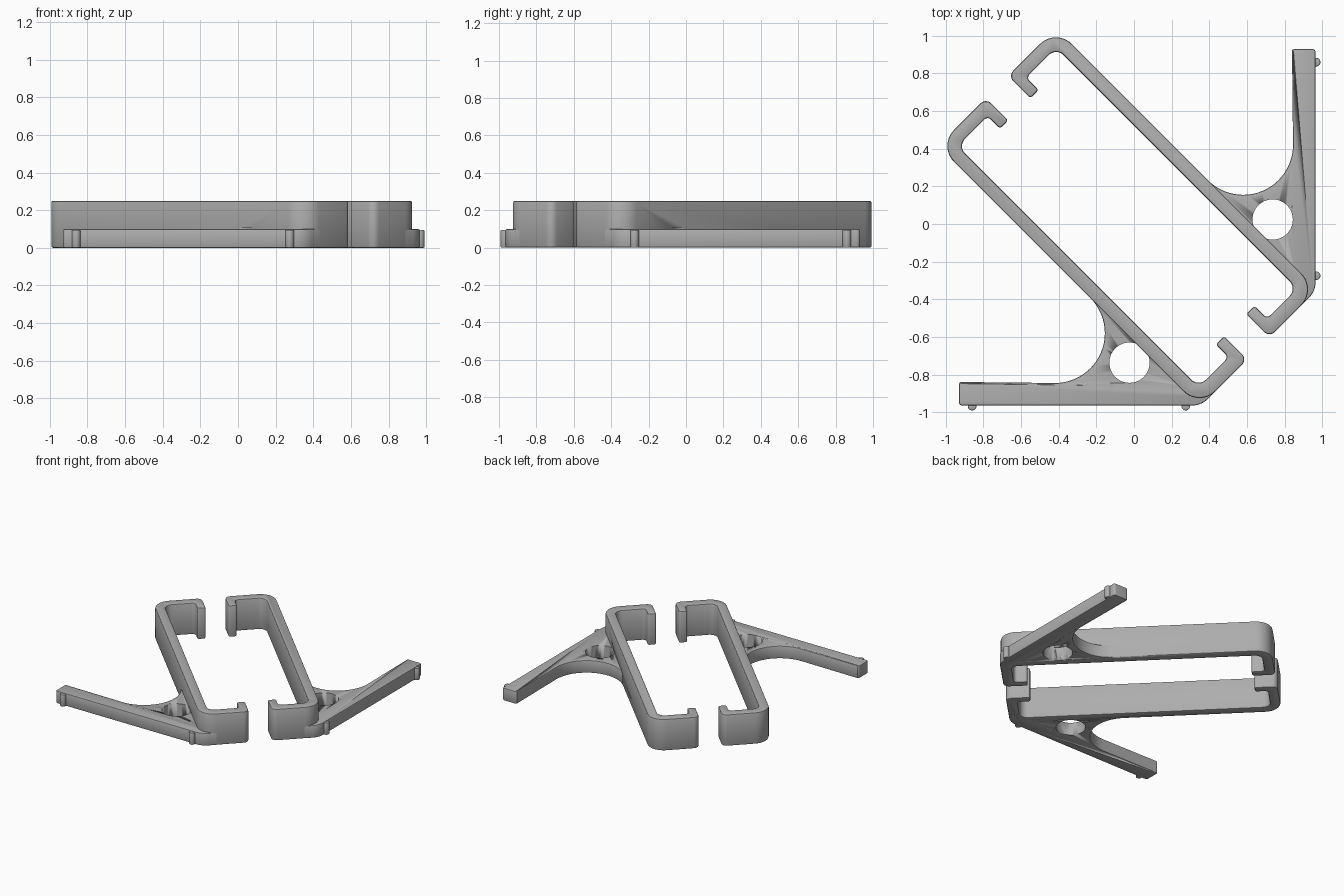
import bpy, bmesh, math
from mathutils import Vector

if "Cube" in bpy.data.objects:
    bpy.data.objects.remove(bpy.data.objects["Cube"])

S = math.sqrt(0.5)
grey = bpy.data.materials.new("plain grey")
grey.diffuse_color = (0.42, 0.42, 0.42, 1)
grey.use_nodes = True
grey.node_tree.nodes["Principled BSDF"].inputs["Base Color"].default_value = grey.diffuse_color


def uv(u, v):
    """Diagonal frame: u runs along the clip, v across it."""
    return ((u + v) * S, (v - u) * S)


def rounded(corners):
    """Outline from (point, radius) corners, each replaced by a tangent arc."""
    out = []
    for i, (p, r) in enumerate(corners):
        p = Vector(p)
        if r == 0:
            out.append(p)
            continue
        a = (Vector(corners[i - 1][0]) - p).normalized()
        b = (Vector(corners[(i + 1) % len(corners)][0]) - p).normalized()
        half = a.angle(b) / 2
        centre = p + (a + b).normalized() * (r / math.sin(half))
        start = p + a * (r / math.tan(half)) - centre
        end = p + b * (r / math.tan(half)) - centre
        sweep = math.atan2(start.x * end.y - start.y * end.x, start.dot(end))
        n = 10 if r > 0.04 else 5
        for k in range(n + 1):
            t = sweep * k / n
            c, s = math.cos(t), math.sin(t)
            out.append(centre + Vector((start.x * c - start.y * s,
                                        start.x * s + start.y * c)))
    return out


def circle(cx, cy, r, n):
    return [Vector((cx + r * math.cos(2 * math.pi * k / n),
                    cy + r * math.sin(2 * math.pi * k / n))) for k in range(n)]


def prism(name, outline, z0, z1, flip, bevel=0.0):
    """Extruded outline with softened rims; flip reflects it over the diagonal."""
    pts = [(-p.y, -p.x) if flip else (p.x, p.y) for p in outline]
    bm = bmesh.new()
    face = bm.faces.new([bm.verts.new((x, y, z0)) for x, y in pts])
    new = bmesh.ops.extrude_face_region(bm, geom=[face])["geom"]
    for g in new:
        if isinstance(g, bmesh.types.BMVert):
            g.co.z = z1
    bmesh.ops.recalc_face_normals(bm, faces=bm.faces)
    if bevel:
        rims = [e for e in bm.edges
                if abs(e.verts[0].co.z - e.verts[1].co.z) < 1e-6]
        bmesh.ops.bevel(bm, geom=rims, offset=bevel, segments=2,
                        profile=0.5, affect='EDGES')
    me = bpy.data.meshes.new(name)
    bm.to_mesh(me)
    bm.free()
    me.materials.append(grey)
    ob = bpy.data.objects.new(name, me)
    bpy.context.collection.objects.link(ob)
    bpy.ops.object.select_all(action='DESELECT')
    ob.select_set(True)
    bpy.context.view_layer.objects.active = ob
    bpy.ops.object.shade_smooth_by_angle(angle=math.radians(30))
    return ob


def drill(ob, cutter):
    mod = ob.modifiers.new("hole", 'BOOLEAN')
    mod.operation = 'DIFFERENCE'
    mod.solver = 'EXACT'
    mod.object = cutter


# C-shaped clip: long wall, two end caps, two inward hooks
clip = rounded([
    (uv(-1.03, -0.443), 0.12), (uv(0.935, -0.443), 0.12),
    (uv(0.935, -0.083), 0.04), (uv(0.76, -0.083), 0.015),
    (uv(0.76, -0.145), 0.015), (uv(0.855, -0.145), 0.025),
    (uv(0.855, -0.37), 0.055), (uv(-0.955, -0.37), 0.055),
    (uv(-0.955, -0.145), 0.025), (uv(-0.862, -0.145), 0.015),
    (uv(-0.862, -0.083), 0.015), (uv(-1.03, -0.083), 0.04),
])

# Low foot: straight bar, curved web, end blended into the clip corner
foot = rounded([
    ((-0.93, -0.845), 0.018), ((-0.93, -0.965), 0.018),
    ((0.357, -0.965), 0.12), (uv(0.935, -0.32), 0),
    (uv(0.895, -0.32), 0), (uv(0.875, -0.38), 0),
    (uv(0.815, -0.40), 0), (uv(0.113, -0.40), 0),
])
for k in range(25):
    t = math.radians(45 - 135 * k / 24)
    foot.append(Vector((-0.42 + 0.265 * math.cos(t), -0.58 + 0.265 * math.sin(t))))

for side, flip in (("left", False), ("right", True)):
    clip_ob = prism(side + "_clip", clip, 0, 0.25, flip, 0.01)
    foot_ob = prism(side + "_foot", foot, 0, 0.10, flip, 0.008)
    # Round hole through the web, grazing the clip wall
    cutter = prism(side + "_hole_cutter", circle(-0.024, -0.737, 0.107, 48),
                   -0.05, 0.108, flip)
    cutter.hide_render = True
    cutter.hide_set(True)
    drill(clip_ob, cutter)
    drill(foot_ob, cutter)
    # Small locating nubs on the outer edge of the bar
    for i, x in enumerate((-0.86, 0.275)):
        prism(f"{side}_nub_{i + 1}", circle(x, -0.968, 0.023, 20),
              0, 0.095, flip, 0.005)
